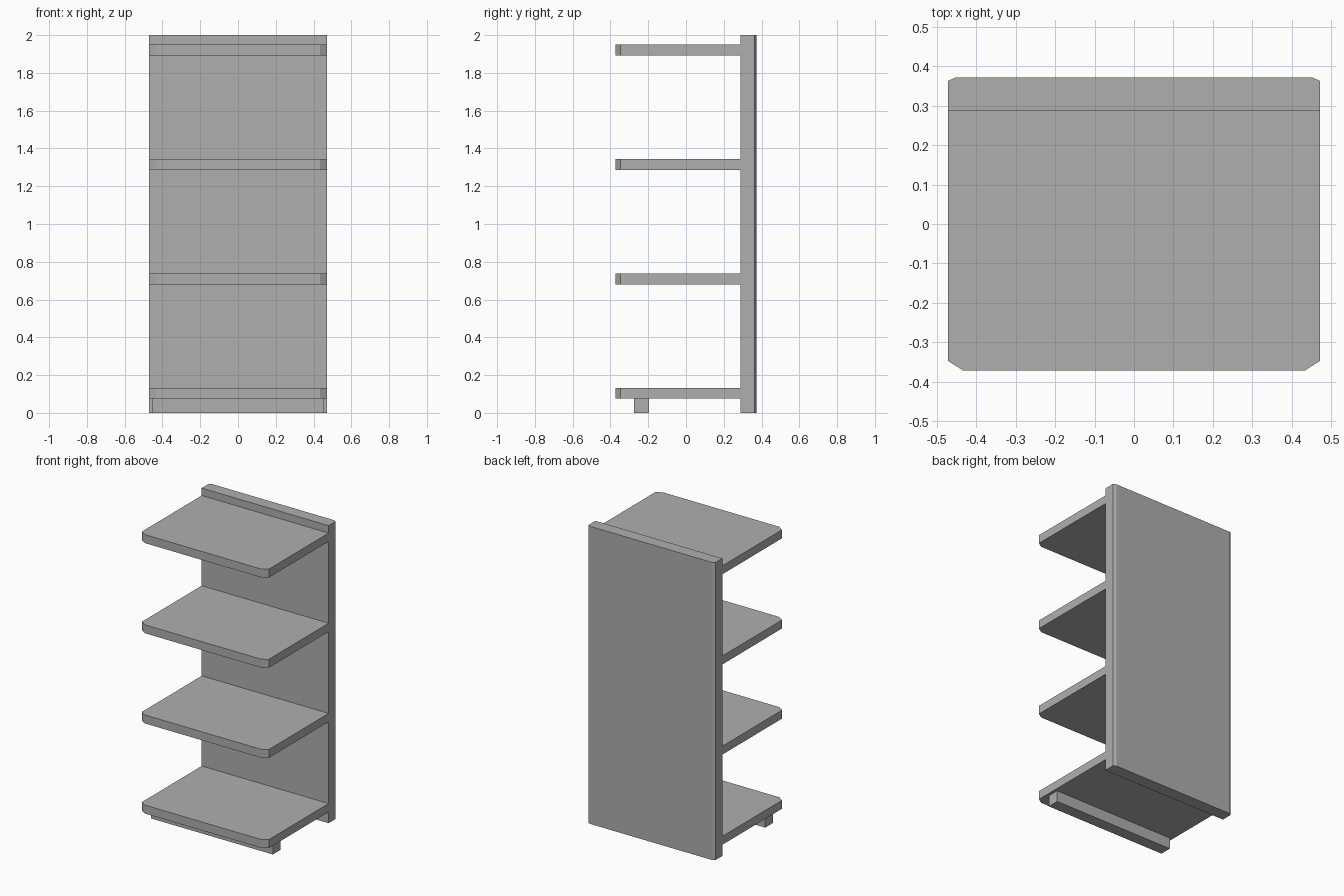
import bpy
import bmesh

cube = bpy.data.objects.get("Cube")
if cube:
    bpy.data.objects.remove(cube, do_unlink=True)

# Single grey finish
GREY = (0.43, 0.43, 0.43, 1.0)
mat = bpy.data.materials.new("shelf_grey")
mat.use_nodes = True
mat.diffuse_color = GREY
mat.node_tree.nodes["Principled BSDF"].inputs["Base Color"].default_value = GREY


def slab(name, outline, z0, z1):
    """Extrude a plan outline (counter-clockwise) from z0 up to z1."""
    bm = bmesh.new()
    base = bm.faces.new([bm.verts.new((x, y, z0)) for x, y in outline])
    top = bmesh.ops.extrude_face_region(bm, geom=[base], use_keep_orig=True)["geom"]
    verts = [v for v in top if isinstance(v, bmesh.types.BMVert)]
    bmesh.ops.translate(bm, verts=verts, vec=(0, 0, z1 - z0))
    bmesh.ops.recalc_face_normals(bm, faces=bm.faces)
    mesh = bpy.data.meshes.new(name)
    bm.to_mesh(mesh)
    bm.free()
    mesh.materials.append(mat)
    obj = bpy.data.objects.new(name, mesh)
    bpy.context.collection.objects.link(obj)
    return obj


def mirrored(right_side):
    """Close an outline by mirroring its +x points, listed front to back."""
    return right_side + [(-x, y) for x, y in reversed(right_side)]


HALF = 0.472
FRONT, PANEL, BACK = -0.372, 0.288, 0.372

# Back panel with slightly chamfered rear corners
slab("back_panel",
     mirrored([(HALF, PANEL), (HALF, BACK - 0.009), (HALF - 0.02, BACK)]),
     0, 2)

# Four evenly spaced shelves with cut front corners
shelf = mirrored([(HALF - 0.039, FRONT), (HALF, FRONT + 0.025), (HALF, PANEL)])
for i in range(4):
    z = 0.075 + i * 0.606
    slab(f"shelf_{i + 1}", shelf, z, z + 0.057)

# Foot rail under the bottom shelf
slab("foot_rail", mirrored([(0.452, -0.276), (0.452, -0.196)]), 0, 0.075)
